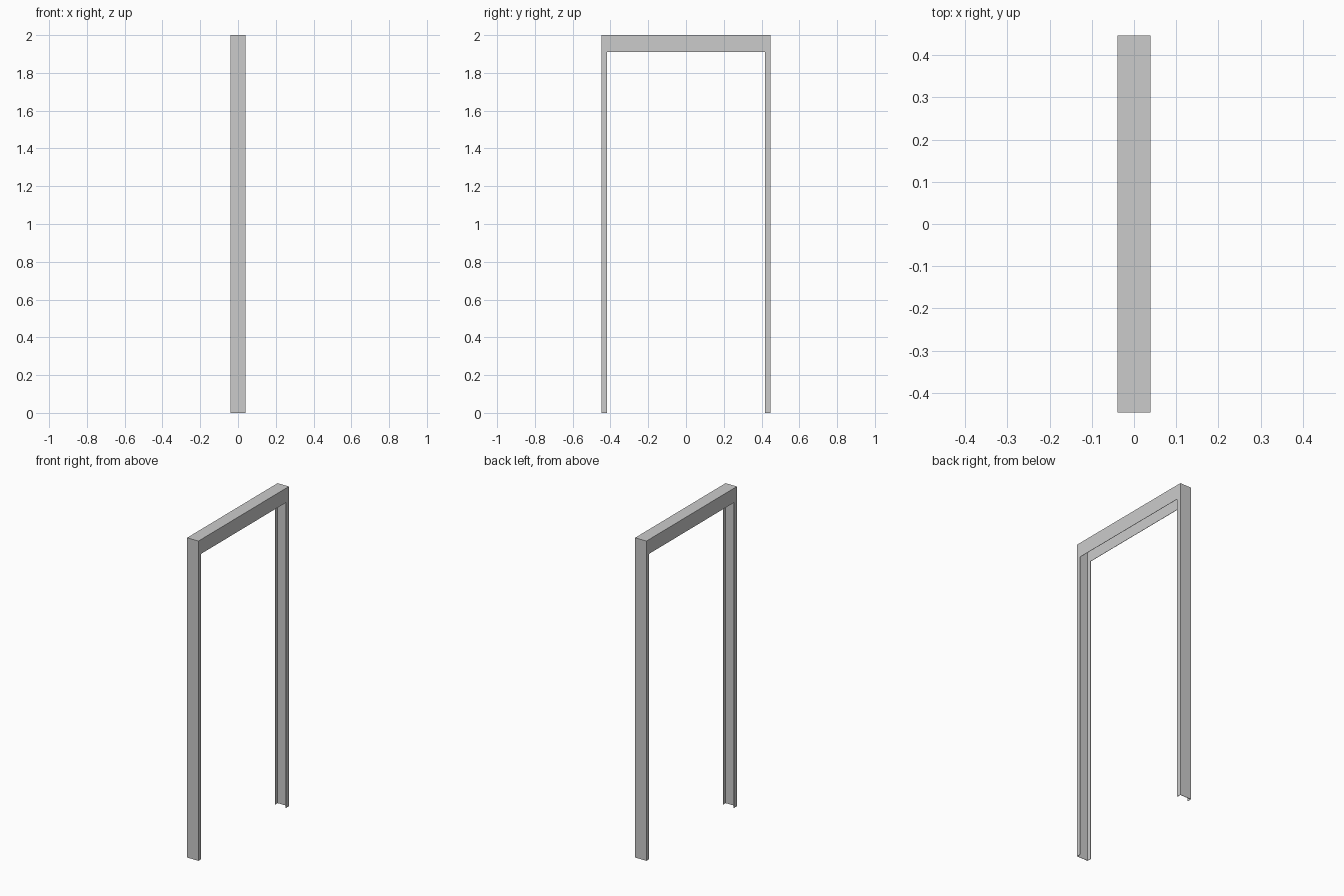
import bpy, bmesh

if "Cube" in bpy.data.objects:
    bpy.data.objects.remove(bpy.data.objects["Cube"])

HALF_WIDTH, HEIGHT = 0.447, 2.0      # outer size in y and z
HALF_DEPTH = 0.039                   # half size in x
INNER_Y, INNER_Z = 0.419, 1.91       # opening
WALL = 0.002                         # sheet thickness

outer = [(-HALF_WIDTH, 0), (-HALF_WIDTH, HEIGHT), (HALF_WIDTH, HEIGHT), (HALF_WIDTH, 0)]
inner = [(INNER_Y, 0), (INNER_Y, INNER_Z), (-INNER_Y, INNER_Z), (-INNER_Y, 0)]

bm = bmesh.new()


def outline(x):
    return [bm.verts.new((x, y, z)) for y, z in outer + inner]


# Two U-shaped flanges
back, front = outline(-HALF_DEPTH), outline(HALF_DEPTH)
bm.faces.new(back)
bm.faces.new(front[::-1])

# Outer web joining them: side, top, side
for i in range(3):
    bm.faces.new((back[i + 1], back[i], front[i], front[i + 1]))

mesh = bpy.data.meshes.new("door_frame")
bm.to_mesh(mesh)
bm.free()
frame = bpy.data.objects.new("door_frame", mesh)
bpy.context.collection.objects.link(frame)

# Sheet thickness, kept inside the outer surface
sheet = frame.modifiers.new("sheet", 'SOLIDIFY')
sheet.thickness = WALL
sheet.offset = -1
sheet.use_even_offset = True
